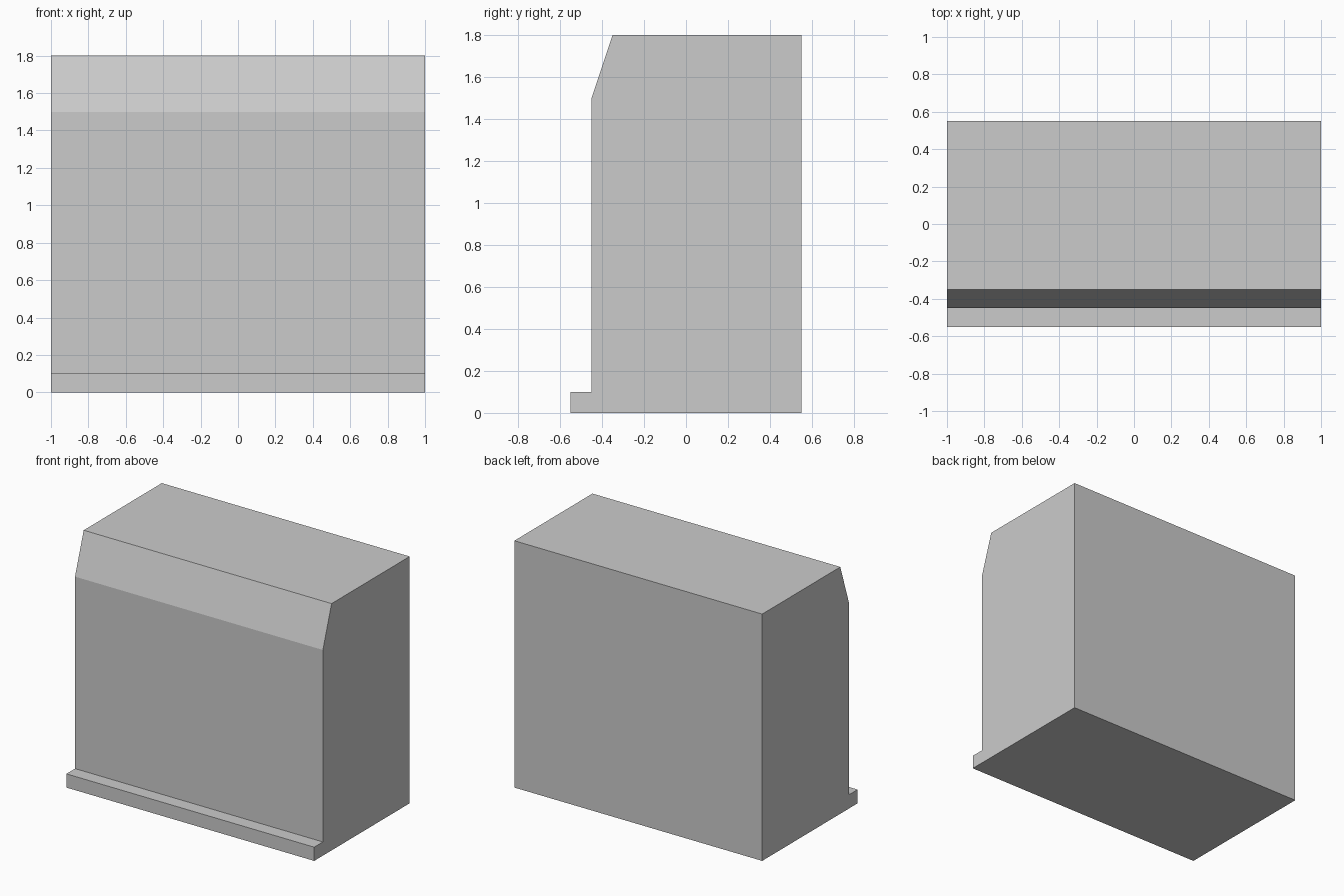
import bpy
import bmesh

if "Cube" in bpy.data.objects:
    bpy.data.objects.remove(bpy.data.objects["Cube"])

WIDTH = 2.0

# Side profile (y, z): front toe lip, upright face, sloped top front, flat back
PROFILE = [(-0.55, 0), (0.55, 0), (0.55, 1.8), (-0.35, 1.8),
           (-0.45, 1.5), (-0.45, 0.1), (-0.55, 0.1)]


def extrude_profile(name, profile, width):
    """Sweep a y-z profile along x, centred on x = 0."""
    bm = bmesh.new()
    face = bm.faces.new([bm.verts.new((-width / 2, y, z)) for y, z in profile])
    result = bmesh.ops.extrude_face_region(bm, geom=[face])
    moved = [v for v in result["geom"] if isinstance(v, bmesh.types.BMVert)]
    bmesh.ops.translate(bm, verts=moved, vec=(width, 0, 0))
    bmesh.ops.recalc_face_normals(bm, faces=bm.faces)
    mesh = bpy.data.meshes.new(name)
    bm.to_mesh(mesh)
    bm.free()
    obj = bpy.data.objects.new(name, mesh)
    bpy.context.collection.objects.link(obj)
    return obj


# Cabinet body with its front lip
extrude_profile("cabinet_body", PROFILE, WIDTH)
